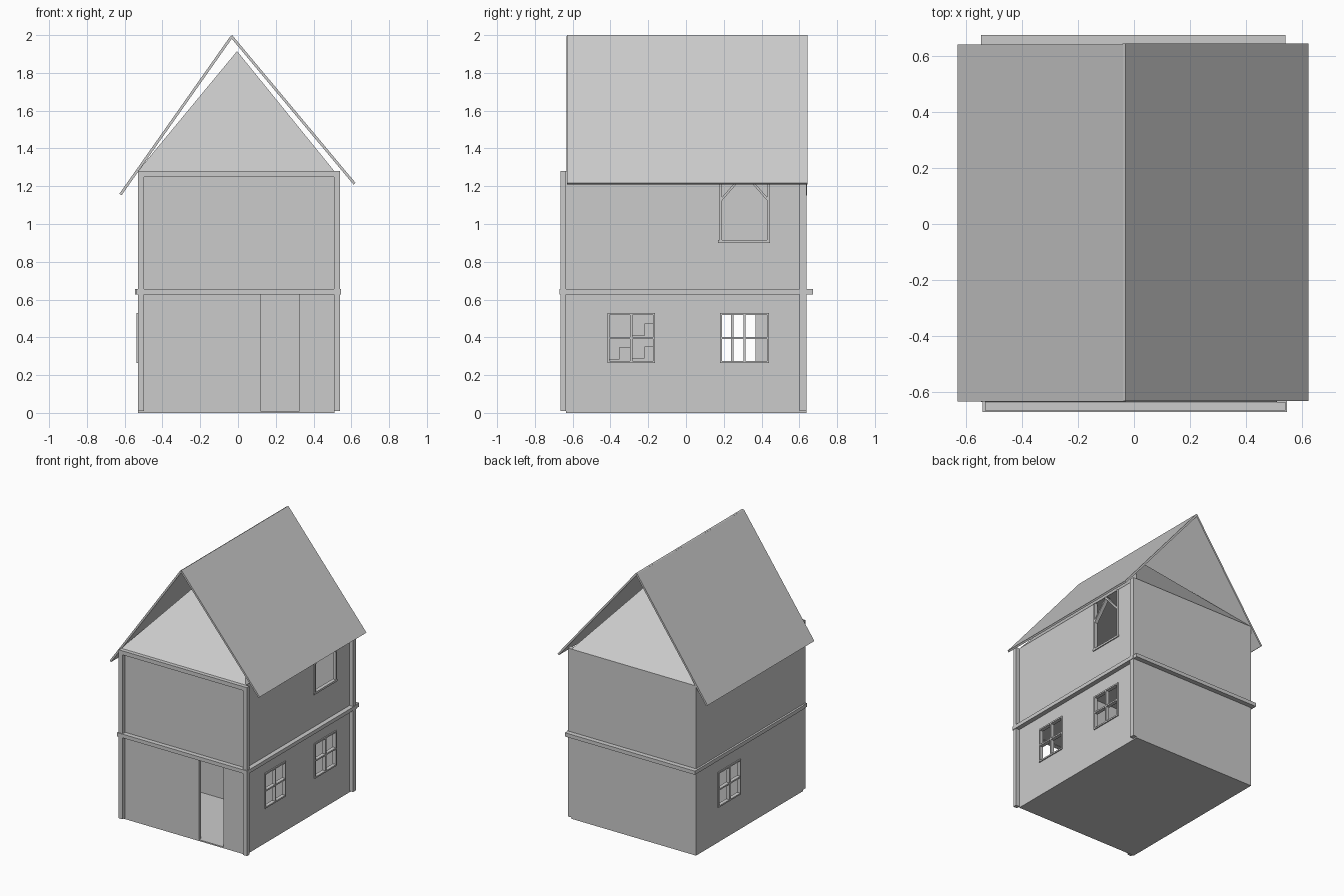
import bpy
import bmesh
from mathutils import Vector

cube = bpy.data.objects.get("Cube")
if cube:
    bpy.data.objects.remove(cube, do_unlink=True)

grey = bpy.data.materials.new("plain_grey")
grey.use_nodes = True
COLOUR = (0.6, 0.6, 0.6, 1)
grey.diffuse_color = COLOUR
grey.node_tree.nodes["Principled BSDF"].inputs["Base Color"].default_value = COLOUR


def finish(name, bm):
    bmesh.ops.recalc_face_normals(bm, faces=bm.faces)
    mesh = bpy.data.meshes.new(name)
    bm.to_mesh(mesh)
    bm.free()
    mesh.materials.append(grey)
    obj = bpy.data.objects.new(name, mesh)
    bpy.context.collection.objects.link(obj)
    return obj


def add_box(bm, x, y, z):
    verts = bmesh.ops.create_cube(bm, size=1)["verts"]
    for v in verts:
        v.co = Vector([(a + b) / 2 + c * (b - a) for (a, b), c in zip((x, y, z), v.co)])


def boxes(name, *parts):
    bm = bmesh.new()
    for part in parts:
        add_box(bm, *part)
    return finish(name, bm)


def prism(name, points, axis, start, end):
    """Extrude a 2D outline along x or y; the second coordinate is z."""
    bm = bmesh.new()
    place = (lambda p, d: (p[0], d, p[1])) if axis == "y" else (lambda p, d: (d, p[0], p[1]))
    face = bm.faces.new([bm.verts.new(place(p, start)) for p in points])
    moved = bmesh.ops.extrude_face_region(bm, geom=[face])["geom"]
    offset = Vector((0, end - start, 0) if axis == "y" else (end - start, 0, 0))
    bmesh.ops.translate(bm, vec=offset, verts=[g for g in moved if isinstance(g, bmesh.types.BMVert)])
    return finish(name, bm)


def bar(name, p, q, width, axis, start, end):
    """Straight strip from p to q, lying below the line p-q."""
    d = (Vector(q) - Vector(p)).normalized()
    n = Vector((d.y, -d.x)) * width
    if n.y > 0:
        n = -n
    return prism(name, [p, q, Vector(q) + n, Vector(p) + n], axis, start, end)


def wall(name, axis, depth, span, z, holes=()):
    """Wall made of piers, sills and heads around its openings."""
    parts, at = [], span[0]
    for (a, b), (low, high) in holes:
        parts += [((at, a), z), ((a, b), (z[0], low)), ((a, b), (high, z[1]))]
        at = b
    parts.append(((at, span[1]), z))
    solid = [(s, h) for s, h in parts if h[1] - h[0] > 0.001 and s[1] - s[0] > 0.001]
    return boxes(name, *[(s, depth, h) if axis == "x" else (depth, s, h) for s, h in solid])


def window(name, x, y, z):
    """Four-pane frame standing in a side wall."""
    t = 0.011
    ym, zm = sum(y) / 2, sum(z) / 2
    bars = [(x, (a, a + t), z) for a in (y[0], ym - t / 2, y[1] - t)]
    bars += [(x, y, (a, a + t)) for a in (z[0], zm - t / 2, z[1] - t)]
    boxes(name, *bars)


# Main extents
XL, XR, YF, YB = -0.53, 0.51, -0.635, 0.637
FLOOR, MID, TOP = 0.01, 0.64, 1.28
T = 0.02
LOW, HIGH = (FLOOR, MID), (MID, TOP)

# Walls of both storeys
win_z = (0.265, 0.53)
front_win, back_win, left_win = (-0.415, -0.165), (0.18, 0.44), (0.11, 0.38)
door = (0.12, 0.325)
front, back = (YF, YF + T), (YB - T, YB)
right, left = (XR - T, XR), (XL, XL + T)
side = (YF + T, YB - T)
wall("front_wall_lower", "x", front, (XL, XR), LOW, [(door, (FLOOR, 0.63))])
wall("front_wall_upper", "x", front, (XL, XR), HIGH)
wall("back_wall_lower", "x", back, (XL, XR), LOW)
wall("back_wall_upper", "x", back, (XL, XR), HIGH)
wall("window_wall_lower", "y", right, side, LOW, [(front_win, win_z), (back_win, win_z)])
wall("window_wall_upper", "y", right, side, HIGH, [(back_win, (0.91, TOP))])
wall("plain_wall_lower", "y", left, side, LOW, [(left_win, win_z)])
wall("plain_wall_upper", "y", left, side, HIGH)

# Floors and inner wall
boxes("ground_floor", ((XL, XR), (YF, YB), (0, FLOOR)))
boxes("upper_floor", ((XL + T, XR - T), side, (0.63, 0.65)))
boxes("inner_wall", ((XL + T, XR - T), (0, T), (FLOOR, 0.63)))

# Staircase with a stepped underside
run, rise = 0.066, 0.062
steps = [((-0.5, -0.28), (YF + T + i * run, YF + T + (i + 1) * run),
          (max(FLOOR, 0.04 + (i - 1) * rise), 0.1 + i * rise)) for i in range(9)]
boxes("staircase", *steps)

# Window frames
window("front_side_window", (XR - T, XR + 0.008), front_win, win_z)
window("back_side_window", (XR - T, XR + 0.008), back_win, win_z)
window("opposite_window", (XL - 0.008, XL + T), left_win, win_z)

# Upper opening with a pointed frame
frame_x = (XR - T, XR + 0.008)
boxes("upper_window_frame",
      (frame_x, (0.17, 0.445), (0.9, 0.915)),
      (frame_x, (0.178, 0.19), (0.915, TOP)),
      (frame_x, (0.43, 0.442), (0.915, TOP)))
for label, foot in (("front", 0.18), ("back", 0.44)):
    bar("upper_window_brace_" + label, (foot, 1.13), (0.31, 1.278), 0.012, "x", *frame_x)

# Corner posts and top beam
proud = (YF - 0.03, YF)
boxes("front_left_post", ((XL, -0.497), proud, (FLOOR, TOP)))
boxes("front_right_post", ((0.507, 0.54), proud, (FLOOR, TOP)))
boxes("back_right_post", ((XR, 0.54), (0.6, YB), (FLOOR, TOP)))
boxes("front_top_beam", ((-0.497, 0.507), proud, (1.25, TOP)))

# Band around the house between the storeys
band = (0.627, 0.655)
boxes("storey_band",
      ((-0.54, 0.545), (-0.67, YF), band),
      ((-0.545, 0.54), (YB, 0.673), band),
      ((XR, 0.545), (YF, YB), band),
      ((-0.545, XL), (YF, YB), band))

# Pyramid attic under the roof
bm = bmesh.new()
base = [bm.verts.new((x, y, TOP)) for x, y in ((XL, YF), (XR, YF), (XR, YB), (XL, YB))]
peak = bm.verts.new((-0.005, 0, 1.915))
bm.faces.new(base)
for i in range(4):
    bm.faces.new((base[i], base[(i + 1) % 4], peak))
finish("attic_pyramid", bm)

# Two thin roof slabs
bar("left_roof", (-0.628, 1.16), (-0.04, 1.995), 0.014, "y", -0.633, 0.64)
bar("right_roof", (-0.031, 2.0), (0.622, 1.218), 0.014, "y", -0.63, 0.643)
